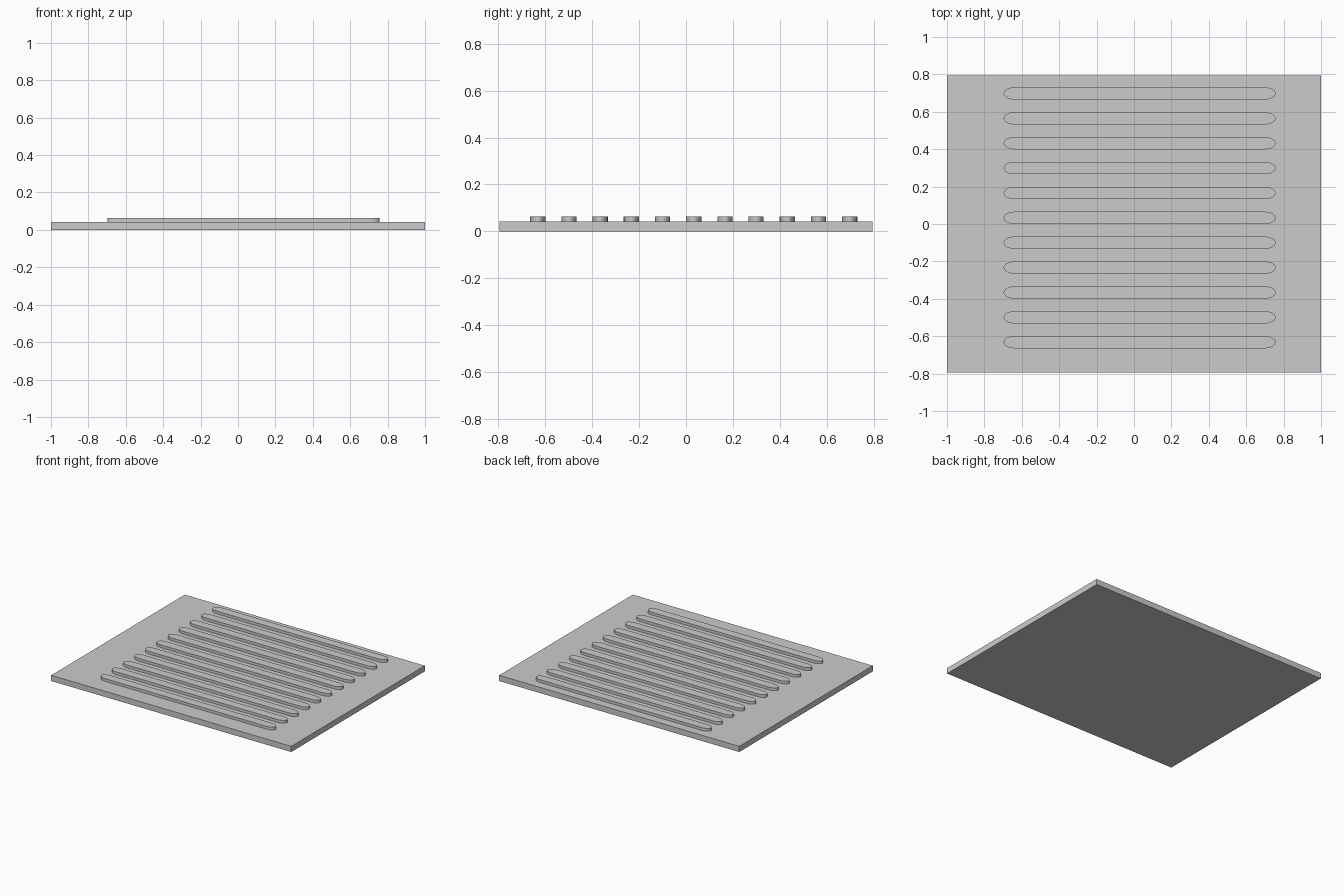
import bpy, bmesh
from math import pi, sin, cos

if "Cube" in bpy.data.objects:
    bpy.data.objects.remove(bpy.data.objects["Cube"])


def prism(name, outline, z0, z1):
    """Extrude a flat outline from z0 to z1."""
    bm = bmesh.new()
    face = bm.faces.new([bm.verts.new((x, y, z0)) for x, y in outline])
    ext = bmesh.ops.extrude_face_region(bm, geom=[face])
    verts = [g for g in ext["geom"] if isinstance(g, bmesh.types.BMVert)]
    bmesh.ops.translate(bm, verts=verts, vec=(0, 0, z1 - z0))
    bmesh.ops.recalc_face_normals(bm, faces=bm.faces)
    mesh = bpy.data.meshes.new(name)
    bm.to_mesh(mesh)
    bm.free()
    obj = bpy.data.objects.new(name, mesh)
    bpy.context.collection.objects.link(obj)
    return obj


def slot(x0, x1, y, half_width, end_length, steps=12):
    """Long bar outline with rounded elliptical ends."""
    pts = []
    for cx, start in ((x1 - end_length, -pi / 2), (x0 + end_length, pi / 2)):
        for i in range(steps + 1):
            a = start + pi * i / steps
            pts.append((cx + end_length * cos(a), y + half_width * sin(a)))
    return pts


# Base plate
W, D, T = 1.0, 0.795, 0.043
prism("base_plate", [(-W, -D), (W, -D), (W, D), (-W, D)], 0, T)

# Raised ribs, slightly off centre on the plate
for i in range(11):
    y = -0.632 + i * 0.133
    prism(f"rib_{i + 1}", slot(-0.697, 0.757, y, 0.0325, 0.055), T - 0.003, 0.064)
